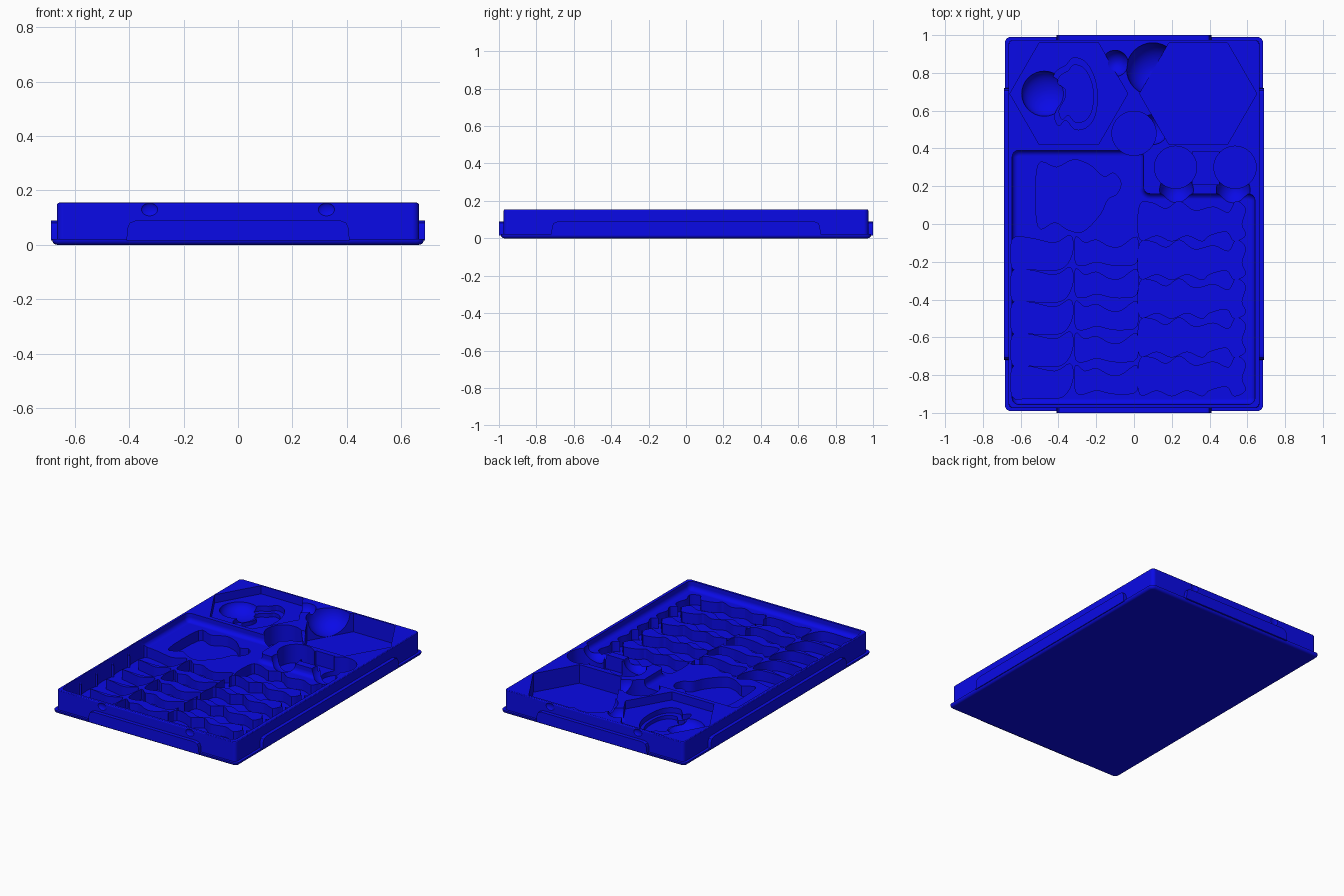
import bpy, bmesh, math
from mathutils import Matrix, Vector

if "Cube" in bpy.data.objects:
    bpy.data.objects.remove(bpy.data.objects["Cube"], do_unlink=True)

blue = bpy.data.materials.new("deep blue plastic")
blue.use_nodes = True
blue.diffuse_color = (0.003, 0.003, 0.8, 1)
blue.node_tree.nodes["Principled BSDF"].inputs["Base Color"].default_value = blue.diffuse_color

TOP, SHELF, FLOOR = 0.155, 0.10, 0.03


def finish(bm, name):
    bmesh.ops.recalc_face_normals(bm, faces=bm.faces)
    mesh = bpy.data.meshes.new(name)
    bm.to_mesh(mesh)
    bm.free()
    mesh.materials.append(blue)
    obj = bpy.data.objects.new(name, mesh)
    bpy.context.scene.collection.objects.link(obj)
    return obj


def prism(name, outline, low, high, corner=0, under=0, over=0, matrix=None):
    """Extruded outline with optional rounded corners, bottom and top edges."""
    bm = bmesh.new()
    face = bm.faces.new([bm.verts.new((x, y, low)) for x, y in outline])
    ext = bmesh.ops.extrude_face_region(bm, geom=[face])
    bmesh.ops.translate(bm, vec=(0, 0, high - low),
                        verts=[v for v in ext["geom"] if isinstance(v, bmesh.types.BMVert)])
    bmesh.ops.recalc_face_normals(bm, faces=bm.faces)

    def round_edges(edges, size, segments):
        if size:
            bmesh.ops.bevel(bm, geom=edges, offset=size, segments=segments,
                            profile=0.5, affect='EDGES')

    def level(z):
        return [e for e in bm.edges if all(abs(v.co.z - z) < 1e-5 for v in e.verts)]

    round_edges([e for e in bm.edges if abs(e.verts[0].co.z - e.verts[1].co.z) > 1e-4], corner, 6)
    round_edges(level(low), under, 5)
    round_edges(level(high), over, 3)
    if matrix:
        bm.transform(matrix)
    return finish(bm, name)


def rect(x0, x1, y0, y1):
    return [(x0, y0), (x1, y0), (x1, y1), (x0, y1)]


def polygon(x, y, r, n):
    return [(x + r * math.cos(math.tau * i / n), y + r * math.sin(math.tau * i / n)) for i in range(n)]


def smooth(points, steps=4):
    """Closed flowing curve through the points."""
    out, n = [], len(points)
    for i in range(n):
        a, b, c, d = (Vector(points[(i + k) % n]) for k in (-1, 0, 1, 2))
        for s in range(steps):
            t = s / steps
            p = b + (c - a) * t / 2 + (a - b * 2.5 + c * 2 - d / 2) * t ** 2 \
                + (b * 1.5 - a / 2 - c * 1.5 + d / 2) * t ** 3
            out.append((p.x, p.y))
    return out


def ellipsoid(name, centre, radii):
    bm = bmesh.new()
    bmesh.ops.create_uvsphere(bm, u_segments=32, v_segments=18, radius=1)
    bm.transform(Matrix.Translation(centre) @ Matrix.Diagonal((*radii, 1)))
    return finish(bm, name)


cutters = []


def pocket(outline, floor, **kw):
    # Tiny floor steps keep neighbouring cuts from being coplanar
    low = floor + 0.00004 * len(cutters)
    cutters.append(prism("pocket_cutter", outline, low, 0.2, **kw))


def scoop(x, y, r, z=TOP + 0.004):
    cutters.append(ellipsoid("scoop_cutter", (x, y, z), (r, r, min(r, z - FLOOR))))


# Tray body and the base lip around it
body = prism("tray_body", rect(-0.665, 0.665, -0.975, 0.975), 0.01, TOP, corner=0.025, over=0.008)
lip = prism("base_lip", rect(-0.683, 0.683, -0.99, 0.99), 0, 0.022, corner=0.03, under=0.019)

# Grip pads on the four sides
pads = []
for k, (name, half, near, far) in enumerate((("front", 0.41, 0.97, 1.0), ("left", 0.72, 0.66, 0.688),
                                             ("back", 0.41, 0.97, 1.0), ("right", 0.72, 0.66, 0.688))):
    side = [(half, 0.015), (half - 0.003, 0.06), (half - 0.012, 0.081), (half - 0.035, 0.09)]
    outline = side + [(-u, v) for u, v in reversed(side)]
    turn = Matrix.Rotation(k * math.pi / 2, 4, 'Z') @ Matrix.Rotation(math.pi / 2, 4, 'X')
    pads.append(prism(name + "_grip_pad", outline, near, far, matrix=turn))

# Large stepped recess with rounded floor edges
pocket([(-0.645, -0.955), (0.64, -0.955), (0.64, 0.16), (0.05, 0.16), (0.05, 0.39), (-0.645, 0.39)],
       SHELF, corner=0.035, under=0.03)

# Hexagonal wells: shallow on one side, deep on the other
pocket(polygon(-0.345, 0.69, 0.312, 6), SHELF)
pocket(polygon(0.34, 0.69, 0.31, 6), FLOOR)

# Winged pocket in the shallow hexagon, in two levels
wing = smooth([(-.41, .81), (-.36, .84), (-.32, .88), (-.25, .85), (-.2, .74), (-.2, .6), (-.24, .52),
               (-.31, .5), (-.36, .55), (-.4, .52), (-.42, .58), (-.38, .66), (-.38, .72), (-.43, .76)])
pocket(wing, 0.065)
pocket([(-.3 + (x + .3) * .8, .69 + (y - .69) * .8) for x, y in wing], 0.04)
scoop(-0.475, 0.69, 0.12, SHELF + 0.004)

# Large figure pocket in the recess
pocket(smooth([(-.51, .31), (-.41, .3), (-.32, .34), (-.23, .31), (-.16, .25), (-.11, .27), (-.07, .22),
               (-.09, .16), (-.14, .13), (-.18, .05), (-.27, -.04), (-.35, -.03), (-.42, .01), (-.51, -.01)]),
       FLOOR)

# Round wells, their connecting slot and finger scoops
for x, y, r in ((0, 0.48, 0.117), (0.22, 0.30, 0.112), (0.535, 0.30, 0.112)):
    pocket(polygon(x, y, r, 40), FLOOR)
pocket(rect(0.31, 0.45, 0.21, 0.385), 0.06)
for x, y, r in ((0.1, 0.82, 0.14), (-0.1, 0.85, 0.07), (0.1, 0.5, 0.08), (0.225, 0.18, 0.09), (0.525, 0.18, 0.09)):
    scoop(x, y, r)

# Rows of small figure pockets
tail = smooth([(-.643, -.08), (-.55, -.075), (-.42, -.1), (-.34, -.06), (-.322, -.12),
               (-.34, -.19), (-.38, -.235), (-.45, -.245), (-.55, -.24), (-.643, -.235)])
fin = smooth([(-.31, -.07), (-.26, -.1), (-.2, -.085), (-.13, -.12), (-.07, -.12), (.015, -.07),
              (.015, -.2), (-.06, -.22), (-.13, -.215), (-.2, -.2), (-.27, -.22), (-.31, -.2)])
beast = smooth([(.03, .1), (.1, .11), (.17, .08), (.24, .12), (.32, .07), (.42, .09), (.5, .06),
                (.54, .12), (.59, .08), (.57, 0), (.59, -.06), (.53, -.09), (.49, -.04), (.4, -.06),
                (.36, -.09), (.28, -.06), (.2, -.09), (.12, -.06), (.03, -.08)])
for row in range(5):
    for outline, pitch in ((tail, 0.17), (fin, 0.17), (beast, 0.205)):
        pocket([(x, y - row * pitch) for x, y in outline], FLOOR)

# Snap dimples on the front and back walls
for x in (-0.325, 0.325):
    for y in (-0.978, 0.978):
        cutters.append(ellipsoid("dimple_cutter", (x, y, 0.13), (0.031, 0.012, 0.0245)))

# Carve the body, then discard the cutters
bpy.context.view_layer.objects.active = body
for cutter in cutters:
    mod = body.modifiers.new("carve", 'BOOLEAN')
    mod.operation, mod.solver, mod.object = 'DIFFERENCE', 'EXACT', cutter
    bpy.ops.object.modifier_apply(modifier=mod.name)
    bpy.data.objects.remove(cutter, do_unlink=True)

# Smooth rounded surfaces while keeping the edges sharp
for obj in [body, lip] + pads:
    bpy.ops.object.select_all(action='DESELECT')
    obj.select_set(True)
    bpy.context.view_layer.objects.active = obj
    bpy.ops.object.shade_smooth_by_angle(angle=math.radians(25))
    obj.modifiers.new("even_shading", 'WEIGHTED_NORMAL').keep_sharp = True
